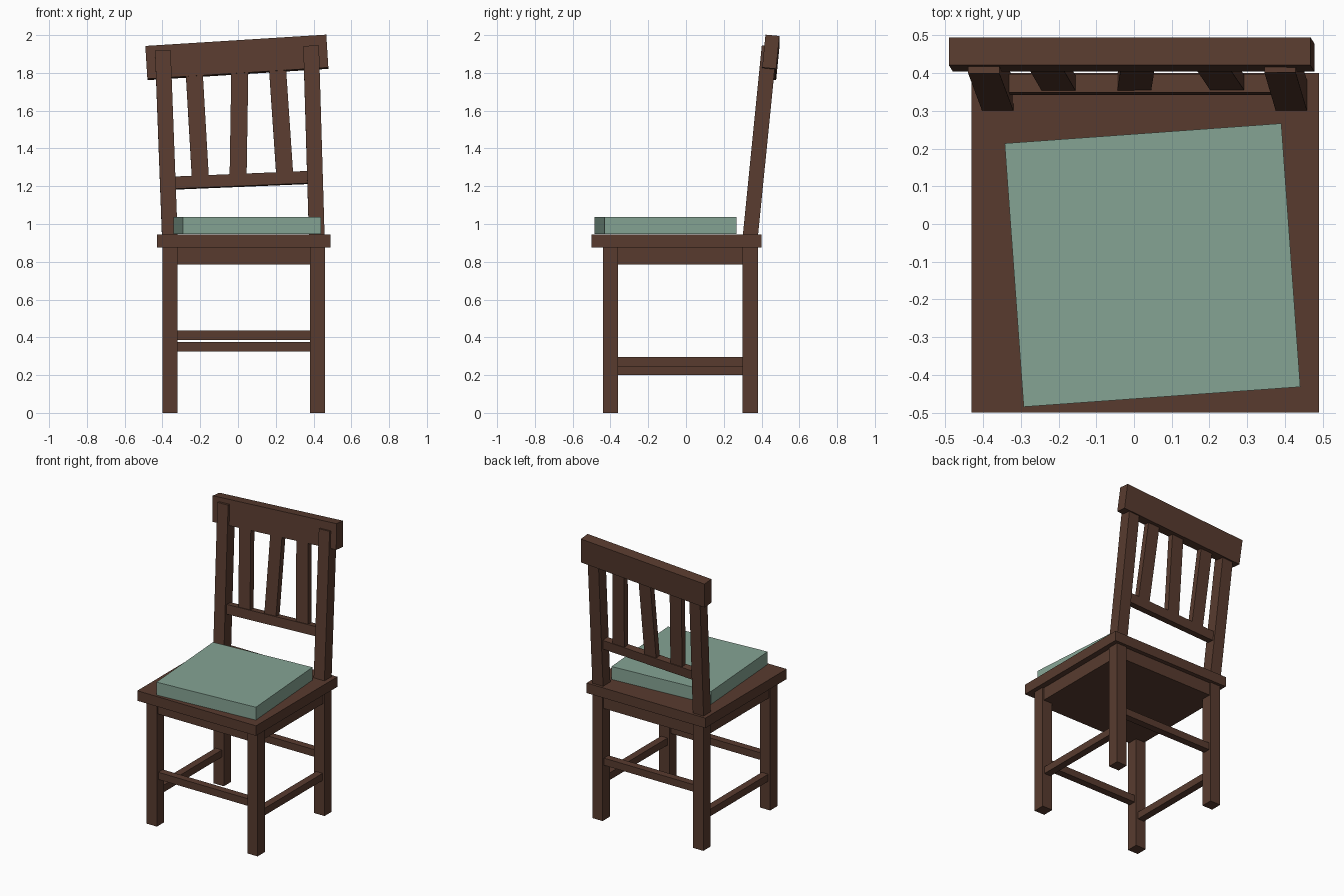
import bpy
from mathutils import Vector, Matrix

cube = bpy.data.objects.get("Cube")
if cube:
    bpy.data.objects.remove(cube, do_unlink=True)


def make_material(name, color):
    mat = bpy.data.materials.new(name)
    mat.use_nodes = True
    rgba = (*color, 1)
    mat.diffuse_color = rgba
    mat.node_tree.nodes["Principled BSDF"].inputs["Base Color"].default_value = rgba
    return mat


wood = make_material("dark_wood", (0.098, 0.044, 0.028))
fabric = make_material("sage_fabric", (0.235, 0.37, 0.295))


def place(name, size, matrix, mat):
    """Cube scaled to size, with the pose baked into its mesh."""
    bpy.ops.mesh.primitive_cube_add(size=1)
    obj = bpy.context.object
    obj.name = name
    obj.data.transform(matrix @ Matrix.Diagonal((*size, 1)))
    obj.data.materials.append(mat)
    return obj


def box(name, x, y, z, mat=wood):
    """Upright box from its ranges on each axis."""
    ranges = (x, y, z)
    size = [hi - lo for lo, hi in ranges]
    center = Vector([(hi + lo) / 2 for lo, hi in ranges])
    return place(name, size, Matrix.Translation(center), mat)


def beam(name, start, end, width, depth):
    """Leaning bar between two points, its depth facing along the chair back."""
    start, end = Vector(start), Vector(end)
    axis = (end - start).normalized()
    facing = Vector((0, 1, -0.1))
    facing = (facing - axis * facing.dot(axis)).normalized()
    across = facing.cross(axis)
    pose = Matrix((across, facing, axis)).transposed().to_4x4()
    pose.translation = (start + end) / 2
    return place(name, (width, depth, (end - start).length), pose, wood)


# Seat board and the solid block beneath it
box("seat", (-0.43, 0.49), (-0.5, 0.4), (0.875, 0.945))
box("seat_block", (-0.39, 0.45), (-0.43, 0.37), (0.785, 0.88))

# Four square legs
for side, x in (("right", -0.36), ("left", 0.42)):
    for end, y in (("front", -0.4), ("back", 0.34)):
        box(f"{end}_{side}_leg", (x - 0.04, x + 0.04), (y - 0.04, y + 0.04), (0, 0.88))

# Stretchers at staggered heights
for name, y, z in (("front", -0.4, 0.35), ("back", 0.34, 0.41)):
    box(f"{name}_stretcher", (-0.34, 0.4), (y - 0.025, y + 0.025), (z - 0.025, z + 0.025))
for name, x, z in (("right", -0.36, 0.225), ("left", 0.42, 0.27)):
    box(f"{name}_stretcher", (x - 0.025, x + 0.025), (-0.38, 0.32), (z - 0.025, z + 0.025))

# Crooked back: posts, rails and slats
beam("right_back_post", (-0.361, 0.34, 0.93), (-0.398, 0.439, 1.915), 0.083, 0.08)
beam("left_back_post", (0.417, 0.34, 0.93), (0.387, 0.441, 1.94), 0.083, 0.08)
beam("top_rail", (-0.485, 0.449, 1.852), (0.473, 0.449, 1.912), 0.175, 0.074)
beam("lower_rail", (-0.35, 0.37, 1.216), (0.39, 0.37, 1.247), 0.065, 0.05)
for name, low, high in (("right", -0.198, -0.234), ("middle", 0, 0.01), ("left", 0.25, 0.208)):
    beam(f"{name}_slat", (low, 0.37, 1.22), (high, 0.432, 1.84), 0.09, 0.04)

# Cushion sitting askew on the seat
turn = Matrix.Translation((0.049, -0.109, 0.991)) @ Matrix.Rotation(0.072, 4, "Z")
place("cushion", (0.735, 0.7, 0.09), turn, fabric)
